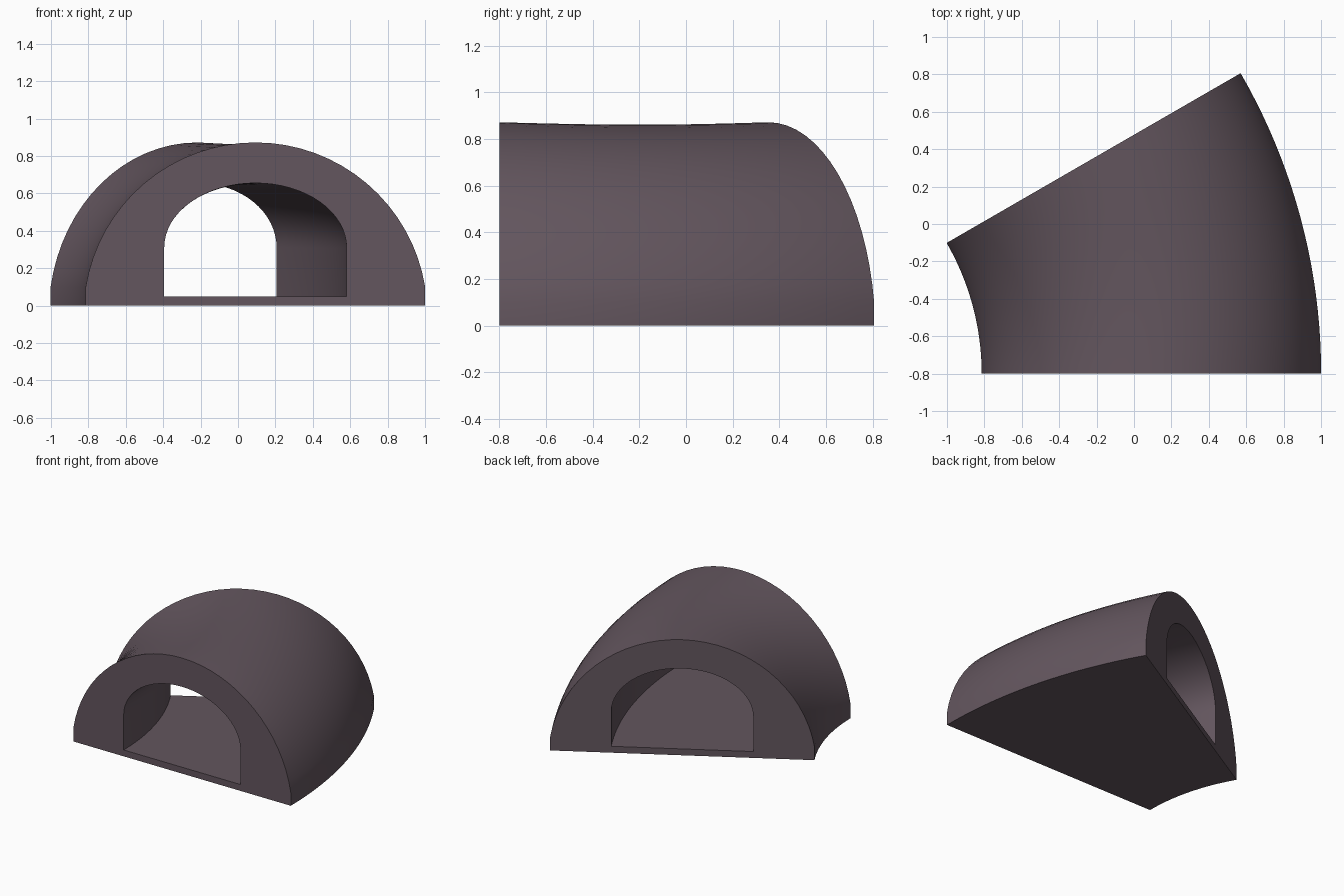
import bpy, bmesh, math

cube = bpy.data.objects.get("Cube")
if cube:
    bpy.data.objects.remove(cube, do_unlink=True)

# Dusky plum stone
stone = bpy.data.materials.new("dusky_plum")
stone.use_nodes = True
colour = (0.125, 0.092, 0.112, 1)
stone.diffuse_color = colour
bsdf = next(n for n in stone.node_tree.nodes if n.type == "BSDF_PRINCIPLED")
bsdf.inputs["Base Color"].default_value = colour
bsdf.inputs["Roughness"].default_value = 0.8

ARCH_STEPS, BEND_STEPS = 32, 20
PIVOT_X, PIVOT_Y, RADIUS = -2.212, -0.8, 2.305
BEND = math.radians(30)


def arch(half_width, floor, spring, top, circular):
    """Closed profile: two straight walls below a curved crown."""
    rise = top - spring
    points = [(-half_width, floor)]
    r = (half_width ** 2 + rise ** 2) / (2 * rise)
    sweep = math.asin(min(1, half_width / r))
    for i in range(ARCH_STEPS + 1):
        t = 2 * i / ARCH_STEPS - 1
        if circular:
            a = t * sweep
            points.append((r * math.sin(a), top - r + r * math.cos(a)))
        else:
            a = t * math.pi / 2
            points.append((half_width * math.sin(a), spring + rise * math.cos(a)))
    return points + [(half_width, floor)]


outer = arch(0.9075, 0, 0.1, 0.872, True)
inner = arch(0.4875, 0.048, 0.31, 0.655, False)

# Sweep both profiles around the pivot, with a slight sag midway
bm = bmesh.new()


def section(profile, t):
    a = t * BEND
    sag = 1 - 0.012 * math.sin(math.pi * t)
    return [bm.verts.new((PIVOT_X + (RADIUS + u) * math.cos(a),
                          PIVOT_Y + (RADIUS + u) * math.sin(a), z * sag))
            for u, z in profile]


def bridge(first, second):
    for i in range(len(first)):
        j = (i + 1) % len(first)
        bm.faces.new((first[i], first[j], second[j], second[i]))


steps = [i / BEND_STEPS for i in range(BEND_STEPS + 1)]
shells = [[section(profile, t) for t in steps] for profile in (outer, inner)]
for rings in shells:
    for a, b in zip(rings, rings[1:]):
        bridge(a, b)

# Flat end walls around the opening
for end in (0, -1):
    bridge(shells[0][end], shells[1][end])

bmesh.ops.recalc_face_normals(bm, faces=bm.faces[:])
mesh = bpy.data.meshes.new("curved_tunnel")
bm.to_mesh(mesh)
bm.free()
mesh.materials.append(stone)
tunnel = bpy.data.objects.new("curved_tunnel", mesh)
bpy.context.collection.objects.link(tunnel)

bpy.ops.object.select_all(action="DESELECT")
tunnel.select_set(True)
bpy.context.view_layer.objects.active = tunnel
bpy.ops.object.shade_smooth_by_angle(angle=math.radians(30))
